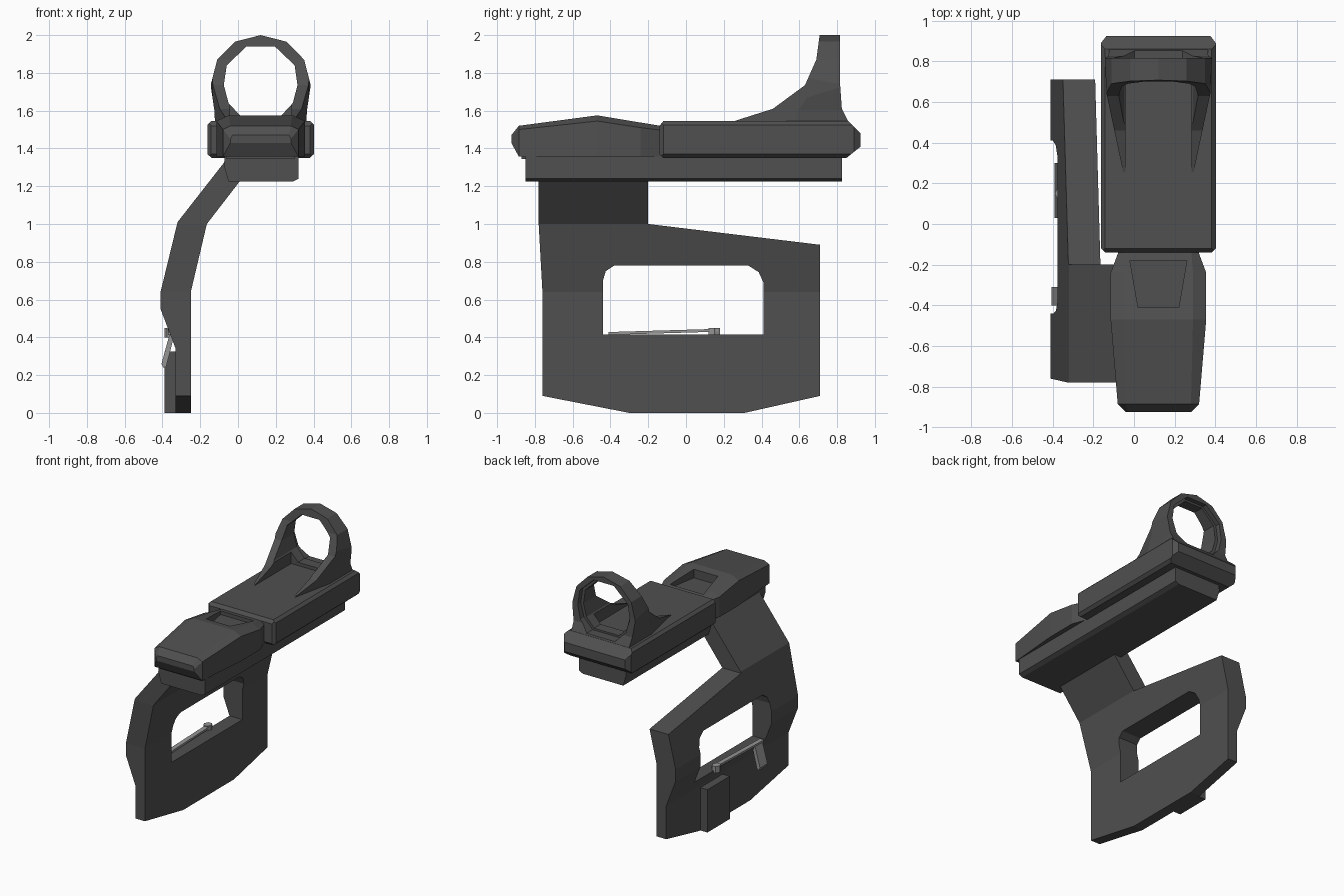
import bpy, bmesh
from mathutils import Vector

if "Cube" in bpy.data.objects:
    bpy.data.objects.remove(bpy.data.objects["Cube"])

CX = 0.12  # centre line of the optic


def material(name, value):
    m = bpy.data.materials.new(name)
    m.use_nodes = True
    color = (value, value, value, 1)
    m.diffuse_color = color
    m.node_tree.nodes["Principled BSDF"].inputs["Base Color"].default_value = color
    return m


dark = material("dark grey metal", 0.08)
light = material("light grey steel", 0.3)


def loft(name, rings, mat=dark):
    """Closed solid through rings that have equal point counts."""
    bm = bmesh.new()
    rows = [[bm.verts.new(p) for p in ring] for ring in rings]
    n = len(rows[0])
    for a, b in zip(rows, rows[1:]):
        for i in range(n):
            j = (i + 1) % n
            bm.faces.new((a[i], a[j], b[j], b[i]))
    bm.faces.new(rows[0])
    bm.faces.new(rows[-1])
    bmesh.ops.recalc_face_normals(bm, faces=bm.faces)
    mesh = bpy.data.meshes.new(name)
    bm.to_mesh(mesh)
    bm.free()
    mesh.materials.append(mat)
    ob = bpy.data.objects.new(name, mesh)
    bpy.context.collection.objects.link(ob)
    return ob


def prism(name, pts, axis, a, b, mat=dark):
    """Extrude a 2D outline along x (y,z pts), y (x,z pts) or z (x,y pts)."""
    def place(p, t):
        q = list(p)
        q.insert("xyz".index(axis), t)
        return q
    return loft(name, [[place(p, t) for p in pts] for t in (a, b)], mat)


def box(name, x, y, z, mat=dark):
    return prism(name, [(x[0], y[0]), (x[1], y[0]), (x[1], y[1]), (x[0], y[1])], "z", *z, mat)


def carve(ob, tool, op):
    """Apply a boolean and discard the tool."""
    tool.hide_render = True
    mod = ob.modifiers.new("carve", "BOOLEAN")
    mod.operation, mod.object, mod.solver = op, tool, "EXACT"
    bpy.context.view_layer.objects.active = ob
    bpy.ops.object.modifier_apply(modifier=mod.name)
    bpy.data.objects.remove(tool)


def mirrored(half):
    """Outline from (half width, v) points, reflected about the optic centre."""
    return [(CX + w, v) for w, v in half] + [(CX - w, v) for w, v in reversed(half) if w]


# Side bracket: bent section cut to its side outline, with a window
bracket = prism("side_bracket", [
    (-.25, 0), (-.25, .64), (-.165, 1.0), (.02, 1.24), (.02, 1.33), (-.07, 1.33),
    (-.32, 1.01), (-.41, .64), (-.41, .55), (-.33, .34), (-.33, 0)], "y", -1, 1)
outline = prism("outline", [
    (-.3, 0), (.31, 0), (.71, .09), (.71, .89), (-.2, 1.0), (-.2, 1.4),
    (-.78, 1.4), (-.78, 1.0), (-.76, .64), (-.76, .09)], "x", -1, 1)
carve(bracket, outline, "INTERSECT")
window = prism("window", [
    (-.44, .415), (.41, .415), (.41, .69), (.385, .745), (.33, .78),
    (-.38, .78), (-.425, .75), (-.44, .7)], "x", -1, 1)
carve(bracket, window, "DIFFERENCE")

# Clamp pad and locking lever on the outer side
box("clamp_pad", (-.39, -.32), (.03, .3), (0, .325))
prism("lever_pivot", [(-.345, .12), (-.33, .15), (-.345, .18), (-.375, .18),
                      (-.39, .15), (-.375, .12)], "z", .40, .45, light)


def strip(p, y, z):
    return [(p - .035, y, z), (p, y, z), (p, y, z + .015), (p - .035, y, z + .015)]


loft("lever_rod", [strip(-.335, .17, .43), strip(-.335, -.41, .413)], light)
prism("lever_handle", [(-.335, .42), (-.36, .425), (-.405, .26), (-.395, .24), (-.38, .245)],
      "y", -.40, -.31, light)

# Rail under the optic
prism("base_rail", [(-.05, 1.225), (.29, 1.225), (.32, 1.24), (.32, 1.36),
                    (-.07, 1.36), (-.075, 1.31)], "y", -.85, .825)
box("rail_lip", (-.06, .30), (-.87, -.8), (1.345, 1.37))

# Rear housing with chamfers in all three directions
body = prism("optic_body", [
    (-.14, 1.37), (-.12, 1.35), (.85, 1.35), (.925, 1.41), (.925, 1.48), (.86, 1.545),
    (-.12, 1.545), (-.14, 1.52)], "x", -.162, .402)
carve(body, prism("section", mirrored([(.26, 1.35), (.282, 1.37), (.282, 1.525), (.262, 1.545)]),
                  "y", -1, 1), "INTERSECT")
carve(body, prism("plan", mirrored([(.262, -.14), (.282, -.12), (.282, .89), (.255, .925)]),
                  "z", 1, 2), "INTERSECT")

# Tapered battery housing: y, side half width, top half width, bottom, shoulder, top
stations = [
    (-.925, .16, .15, 1.43, 1.45, 1.47),
    (-.885, .2, .16, 1.357, 1.5, 1.52),
    (-.47, .235, .17, 1.357, 1.545, 1.575),
    (-.24, .235, .17, 1.357, 1.51, 1.537),
    (-.12, .19, .16, 1.357, 1.495, 1.517)]
battery = loft("battery_housing", [
    [(x, y, z) for x, z in mirrored([(side, low), (side, mid), (top, high)])]
    for y, side, top, low, mid, high in stations])
carve(battery, prism("pocket", mirrored([(.1, -.41), (.14, -.18)]), "z", 1.5, 1.7),
      "DIFFERENCE")

# Lens hood: ring outline cut by the swept side profile, then hollowed
hood = prism("lens_hood", mirrored([
    (.24, 1.5), (.245, 1.6), (.265, 1.735), (.23, 1.87), (.137, 1.965), (0, 2.0)]),
    "y", .2, .9)
carve(hood, prism("sweep", [
    (.24, 1.5), (.24, 1.54), (.46, 1.61), (.63, 1.735), (.69, 1.87), (.71, 2.02),
    (.815, 2.02), (.815, 1.75), (.825, 1.61), (.86, 1.54), (.86, 1.5)], "x", -1, 1),
    "INTERSECT")
carve(hood, prism("taper", mirrored([(.17, .24), (.255, .64), (.27, .95)]), "z", 1, 3),
      "INTERSECT")
opening = [(.105, 1.57), (.17, 1.64), (.195, 1.735), (.18, 1.84), (.075, 1.94)]
carve(hood, prism("opening", mirrored(opening), "y", 0, 1), "DIFFERENCE")
# Stepped lens seat at the back and clear channel in front
seat = [(w * 1.12, 1.75 + (z - 1.75) * 1.08) for w, z in opening]
carve(hood, prism("lens_seat", mirrored(seat), "y", .78, 1), "DIFFERENCE")
carve(hood, box("channel", (CX - .163, CX + .163), (.1, .7), (1.4, 1.7)), "DIFFERENCE")
